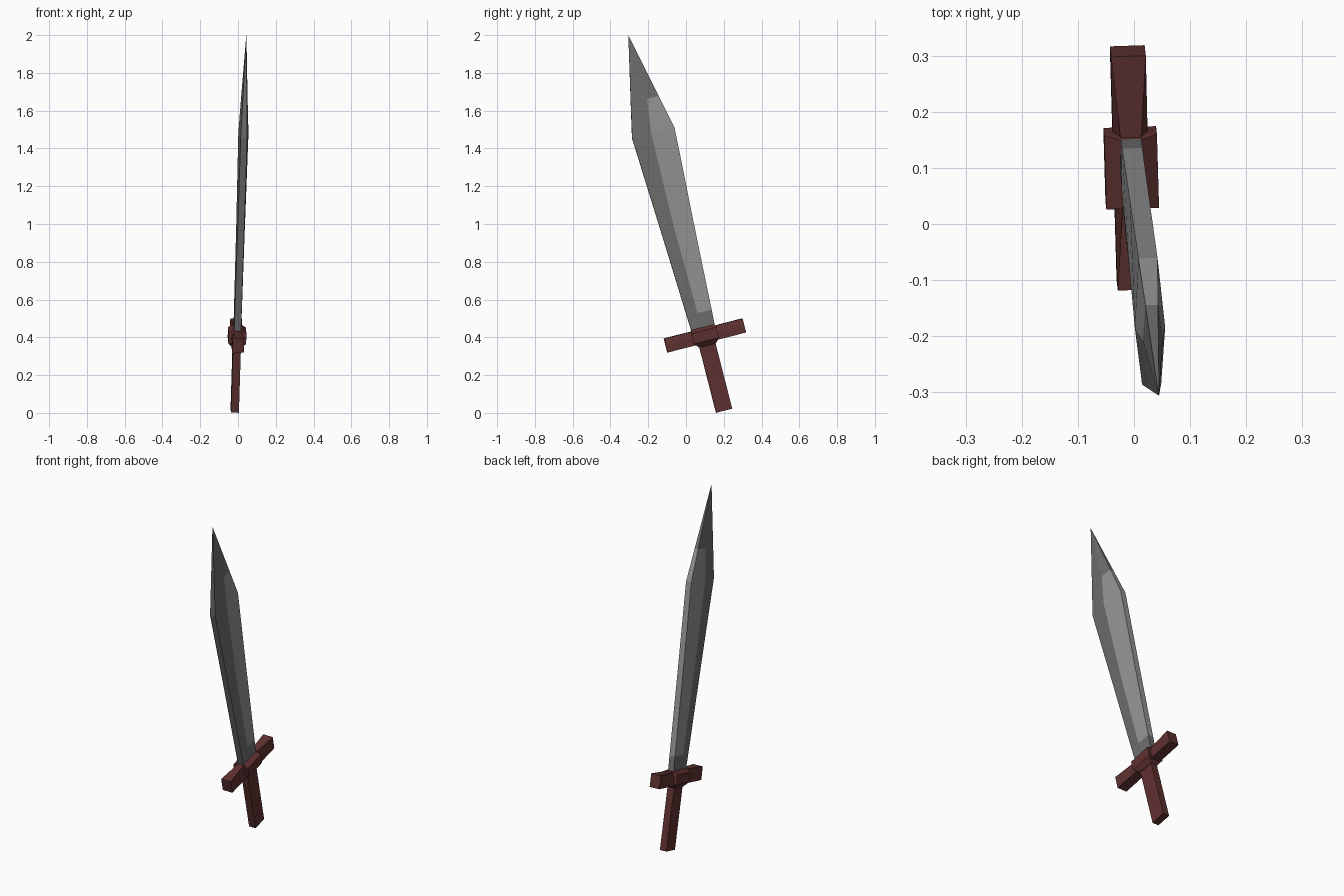
import bpy, bmesh
from mathutils import Matrix, Vector

if "Cube" in bpy.data.objects:
    bpy.data.objects.remove(bpy.data.objects["Cube"], do_unlink=True)


def material(name, color):
    m = bpy.data.materials.new(name)
    m.use_nodes = True
    m.diffuse_color = (*color, 1)
    m.node_tree.nodes["Principled BSDF"].inputs["Base Color"].default_value = (*color, 1)
    return m


wood = material("dark red wood", (0.115, 0.03, 0.03))
dark_steel = material("dark steel", (0.155, 0.155, 0.155))
light_steel = material("light steel", (0.295, 0.295, 0.295))

# Leaning pose: local x is thickness, y is width, z runs up the sword
up = Vector((0.03, -0.247, 0.969)).normalized()
across = Vector((-0.028, 0.969, 0.247))
across = (across - up * across.dot(up)).normalized()
pose = Matrix.Translation((-0.005, 0.10, 0.41)) @ Matrix(
    (across.cross(up), across, up)).transposed().to_4x4()


def loft(name, rings, mats, rule=None):
    """Skin a stack of equal rings; rule(local centre) picks the material."""
    bm = bmesh.new()
    rows = [[bm.verts.new(p) for p in ring] for ring in rings]
    n = len(rows[0])
    for a, b in zip(rows, rows[1:]):
        for i in range(n):
            j = (i + 1) % n
            bm.faces.new((a[i], a[j], b[j], b[i]))
    bm.faces.new(rows[0][::-1])
    bm.faces.new(rows[-1])
    bmesh.ops.remove_doubles(bm, verts=bm.verts, dist=0.0001)
    bmesh.ops.recalc_face_normals(bm, faces=bm.faces)
    if rule:
        for f in bm.faces:
            f.material_index = rule(f.calc_center_median())
    mesh = bpy.data.meshes.new(name)
    bm.to_mesh(mesh)
    bm.free()
    for m in mats:
        mesh.materials.append(m)
    obj = bpy.data.objects.new(name, mesh)
    bpy.context.collection.objects.link(obj)
    obj.matrix_world = pose
    return obj


def box_ring(x, y, z):
    return [(-x, -y, z), (x, -y, z), (x, y, z), (-x, y, z)]


# Handle and the faceted block where guard and blade meet
loft("handle", [box_ring(0.021, 0.044, z) for z in (-0.411, 0)], [wood])
loft("guard_block", [box_ring(0.024, 0.045, -0.055), box_ring(0.047, 0.068, -0.028),
                     box_ring(0.047, 0.068, 0.028), box_ring(0.02, 0.063, 0.045)], [wood])


# Guard arms, pinched along the top beside the blade
def arm_ring(y, top):
    return [(-0.031, y, -0.038), (0.031, y, -0.038), (0.031, y, 0),
            (top, y, 0.038), (-top, y, 0.038), (-0.031, y, 0)]


for side, s in (("front", -1), ("back", 1)):
    loft(side + "_guard_arm", [arm_ring(0, 0.018), arm_ring(s * 0.06, 0.018),
                               arm_ring(s * 0.215, 0.031)], [wood])


# Blade: six-sided section with a shallow ridge on each face
def blade_ring(z, half, ridge_y, edge, ridge):
    return [(-edge, -half, z), (edge, -half, z), (ridge, ridge_y, z),
            (edge, half, z), (-edge, half, z), (-ridge, ridge_y, z)]


rings = [
    blade_ring(0.03, 0.063, 0, 0.018, 0.02),
    blade_ring(0.125, 0.068, -0.009, 0.018, 0.021),
    blade_ring(0.60, 0.090, -0.018, 0.0175, 0.023),
    blade_ring(1.107, 0.116, -0.012, 0.017, 0.027),
    blade_ring(1.29, 0.0765, 0.012, 0.0112, 0.0175),
    [(0, 0, 1.641)] * 6,
]


# The rear half of the blade is polished between its base and its point
def polished(c):
    return int(c.y > 0.01 and 0.125 < c.z < 1.29)


# Collapsed tip ring would make a degenerate cap, so end in a tiny point
rings[-1] = blade_ring(1.641, 0.0004, 0, 0.0004, 0.0005)
loft("blade", rings, [dark_steel, light_steel], polished)
